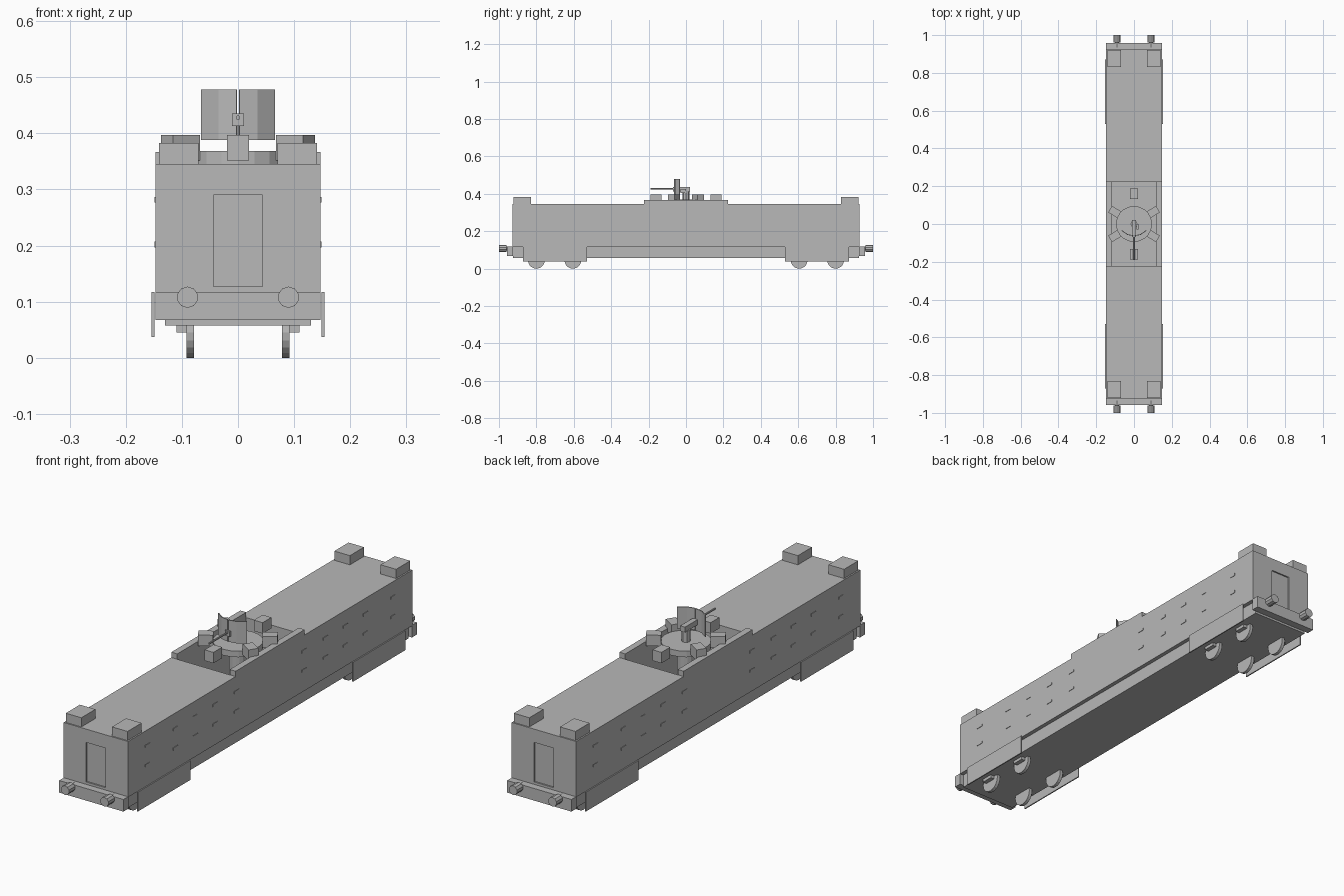
import bpy, bmesh, math
from mathutils import Matrix, Vector

if "Cube" in bpy.data.objects:
    bpy.data.objects.remove(bpy.data.objects["Cube"])

grey = bpy.data.materials.new("armour_grey")
grey.use_nodes = True
grey.diffuse_color = (0.48, 0.48, 0.48, 1)
grey.node_tree.nodes["Principled BSDF"].inputs["Base Color"].default_value = (0.48, 0.48, 0.48, 1)


def add_object(name, bm):
    bmesh.ops.recalc_face_normals(bm, faces=bm.faces)
    mesh = bpy.data.meshes.new(name)
    bm.to_mesh(mesh)
    bm.free()
    mesh.materials.append(grey)
    obj = bpy.data.objects.new(name, mesh)
    bpy.context.collection.objects.link(obj)
    return obj


def box(name, x, y, z, turn=0):
    """Box from (low, high) ranges, optionally turned about the model's centre."""
    bm = bmesh.new()
    centre = Vector([(r[0] + r[1]) / 2 for r in (x, y, z)])
    size = [r[1] - r[0] for r in (x, y, z)]
    place = Matrix.Rotation(turn, 4, "Z") @ Matrix.Translation(centre) @ Matrix.Diagonal((*size, 1))
    bmesh.ops.create_cube(bm, size=1, matrix=place)
    return add_object(name, bm)


def cylinder(name, centre, radius, depth, axis="Z", sides=16):
    bm = bmesh.new()
    turn = {"X": Matrix.Rotation(math.pi / 2, 4, "Y"),
            "Y": Matrix.Rotation(math.pi / 2, 4, "X"),
            "Z": Matrix.Identity(4)}[axis]
    bmesh.ops.create_cone(bm, cap_ends=True, segments=sides, radius1=radius, radius2=radius,
                          depth=depth, matrix=Matrix.Translation(centre) @ turn)
    return add_object(name, bm)


def span(sign, a, b):
    return tuple(sorted((sign * a, sign * b)))


def cut(obj, cutter):
    bpy.context.view_layer.objects.active = obj
    mod = obj.modifiers.new("cut", "BOOLEAN")
    mod.operation = "DIFFERENCE"
    mod.solver = "EXACT"
    mod.object = cutter
    bpy.ops.object.modifier_apply(modifier=mod.name)
    bpy.data.objects.remove(cutter)


# Hull with a deep gun well and a recessed door at each end
hull = box("hull", (-0.147, 0.147), (-0.927, 0.927), (0.115, 0.345))
cut(hull, box("well_cutter", (-0.12, 0.12), (-0.225, 0.225), (0.125, 0.4)))
for end in (-1, 1):
    cut(hull, box("door_cutter", (-0.044, 0.044), span(end, 0.921, 0.95), (0.127, 0.29)))

# Underframe
box("underframe", (-0.13, 0.13), (-0.925, 0.925), (0.058, 0.115))

for side in (-1, 1):
    # Raised parapet beside the gun well
    box("well_parapet", span(side, 0.12, 0.147), (-0.225, 0.225), (0.345, 0.367))
    for end in (-1, 1):
        # Corner lookout boxes, side skirts and buffers
        box("corner_box", span(side, 0.07, 0.141), span(end, 0.83, 0.922), (0.345, 0.383))
        box("side_skirt", span(side, 0.149, 0.154), span(end, 0.53, 0.872), (0.037, 0.117))
        cylinder("buffer", (side * 0.09, end * 0.98, 0.108), 0.019, 0.04, "Y", 10)
        cylinder("buffer_stem", (side * 0.09, end * 0.955, 0.108), 0.01, 0.04, "Y", 10)
        # Wheels and axle boxes
        for y in (0.605, 0.8):
            cylinder("wheel", (side * 0.085, end * y, 0.045), 0.045, 0.014, "X", 20)
            box("axle_box", span(side, 0.09, 0.11), span(end, y - 0.025, y + 0.025), (0.045, 0.06))
        # Loophole covers in two rows
        for y in (0.22, 0.36, 0.49, 0.62, 0.8):
            for z in (0.202, 0.282):
                box("loophole_cover", span(side, 0.146, 0.149),
                    span(end, y - 0.015, y + 0.015), (z - 0.005, z + 0.005))

# Buffer beams
for end in (-1, 1):
    box("buffer_beam", (-0.147, 0.147), span(end, 0.925, 0.957), (0.067, 0.117))

# Gun platform on its column, ringed by ammunition boxes
cylinder("platform_column", (0, 0, 0.235), 0.035, 0.22)
cylinder("gun_platform", (0, 0, 0.356), 0.095, 0.025, "Z", 20)
for angle in (0, 58, 122, 180, 238, 302):
    inner = 0.132 if angle % 180 == 0 else 0.092
    box("ammunition_box", (-0.02, 0.02), (inner, inner + 0.057), (0.352, 0.397), math.radians(angle))

# Gun: pedestal, breech, sight and barrel
cylinder("gun_pedestal", (0, 0, 0.39), 0.018, 0.05, "Z", 8)
box("gun_breech", (-0.011, 0.011), (-0.07, 0.022), (0.413, 0.435))
box("gun_sight", (0.012, 0.024), (-0.03, 0.0), (0.405, 0.425))
cylinder("gun_barrel", (0, -0.125, 0.428), 0.004, 0.13, "Y", 8)

# Swept gun shield in two halves with a narrow slot between
for side in (-1, 1):
    bm = bmesh.new()
    points = [(0.002, -0.062), (0.034, -0.056), (0.065, -0.034)]
    columns = [[bm.verts.new((side * x, y, z)) for z in (0.388, 0.478)] for x, y in points]
    for a, b in zip(columns, columns[1:]):
        bm.faces.new((a[0], b[0], b[1], a[1]))
    shield = add_object("gun_shield", bm)
    solid = shield.modifiers.new("thickness", "SOLIDIFY")
    solid.thickness = 0.004
    solid.offset = 0
